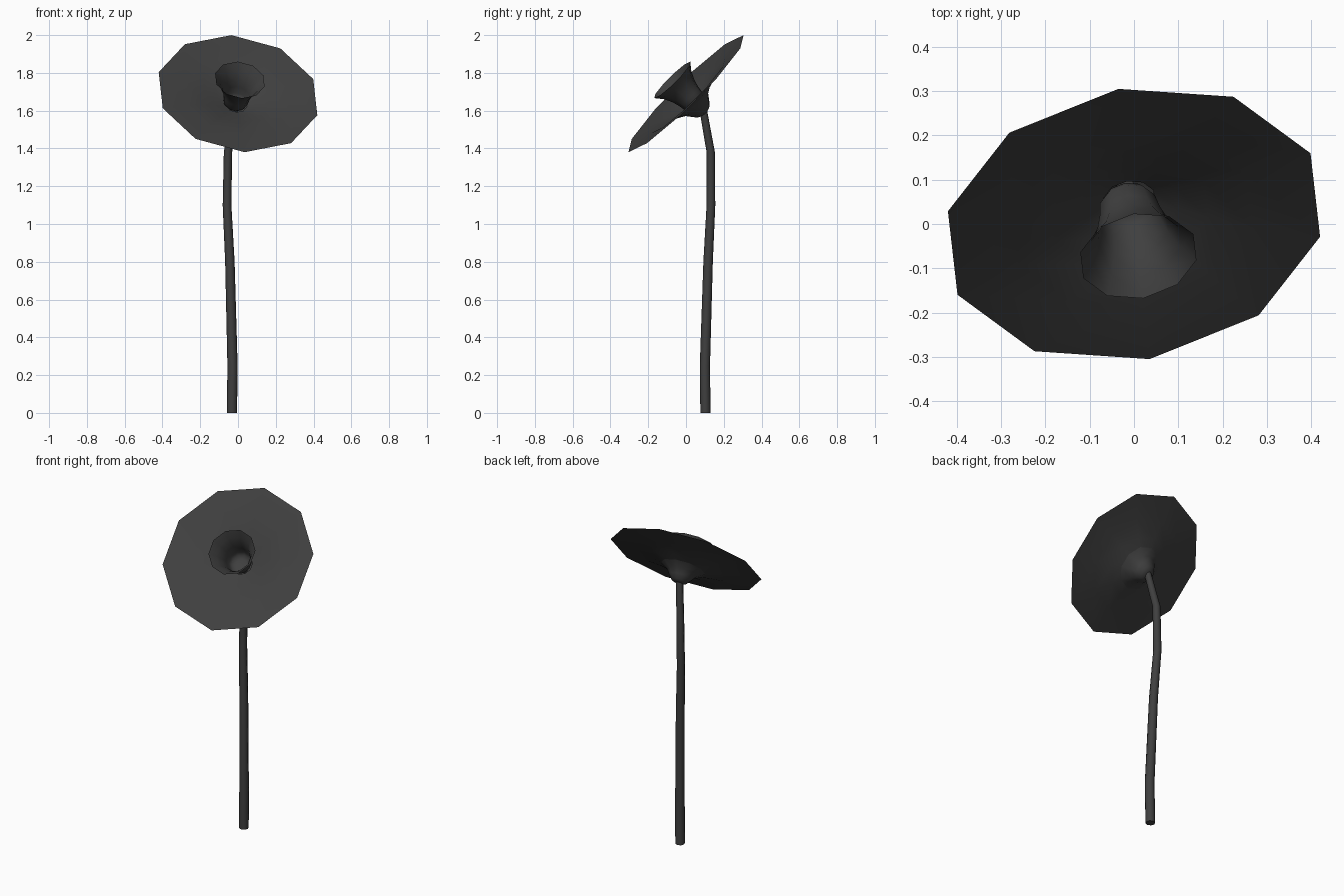
import bpy, bmesh, math
from mathutils import Vector

cube = bpy.data.objects.get("Cube")
if cube:
    bpy.data.objects.remove(cube, do_unlink=True)

mat = bpy.data.materials.new("charcoal")
mat.use_nodes = True
COLOUR = (0.05, 0.05, 0.05, 1)
mat.diffuse_color = COLOUR
mat.node_tree.nodes["Principled BSDF"].inputs["Base Color"].default_value = COLOUR

# Tilted frame of the flower head
centre = Vector((0, 0, 1.69))
axis = Vector((0.143, -0.698, 0.703)).normalized()
up = Vector((-0.035, 0.305, 0.31))
up = (up - axis * up.dot(axis)).normalized()
side = axis.cross(up)


def ring(mid, u, v, radius, sides):
    angles = [2 * math.pi * i / sides for i in range(sides)]
    return [mid + (u * math.cos(a) + v * math.sin(a)) * radius for a in angles]


def loft(name, rings, cap_start=False, cap_end=False):
    bm = bmesh.new()
    loops = [[bm.verts.new(p) for p in r] for r in rings]
    for a, b in zip(loops, loops[1:]):
        n = len(a)
        for i in range(n):
            j = (i + 1) % n
            bm.faces.new((a[i], a[j], b[j], b[i]))
    if cap_start:
        bm.faces.new(loops[0][::-1])
    if cap_end:
        bm.faces.new(loops[-1])
    mesh = bpy.data.meshes.new(name)
    bm.to_mesh(mesh)
    bm.free()
    mesh.materials.append(mat)
    obj = bpy.data.objects.new(name, mesh)
    bpy.context.collection.objects.link(obj)
    bpy.ops.object.select_all(action='DESELECT')
    obj.select_set(True)
    bpy.context.view_layer.objects.active = obj
    bpy.ops.object.shade_smooth_by_angle(angle=math.radians(60))
    return obj


def head_part(name, profile, shift=0, **caps):
    mid = centre + Vector((shift, 0, 0))
    rings = [ring(mid + axis * d, up, side, r, 10) for r, d in profile]
    return loft(name, rings, **caps)


# Wide petal dish: nearly flat outside, sinking toward the cup
head_part("petals", [(0.436, 0), (0.28, -0.015), (0.18, -0.04), (0.11, -0.062), (0.06, -0.078)])

# Open flared cup with a rounded floor
head_part("cup", [(0.03, -0.086), (0.054, -0.079), (0.066, -0.06), (0.072, -0.02),
                  (0.083, 0.02), (0.105, 0.065), (0.136, 0.104)], shift=-0.005, cap_start=True)

# Funnel joining the dish to the stem
head_part("calyx", [(0.02, -0.145), (0.045, -0.135), (0.065, -0.11), (0.085, -0.083),
                    (0.13, -0.056)], cap_start=True)

# Gently bent, tapering stem
path = [(-0.032, 0.103, 0, 0.027), (-0.029, 0.1, 0.25, 0.027), (-0.043, 0.117, 0.8, 0.025),
        (-0.058, 0.132, 1.1, 0.023), (-0.053, 0.131, 1.38, 0.022), (-0.021, 0.092, 1.6, 0.02)]
X, Y = Vector((1, 0, 0)), Vector((0, 1, 0))
loft("stem", [ring(Vector(p[:3]), X, Y, p[3], 8) for p in path], cap_start=True, cap_end=True)
